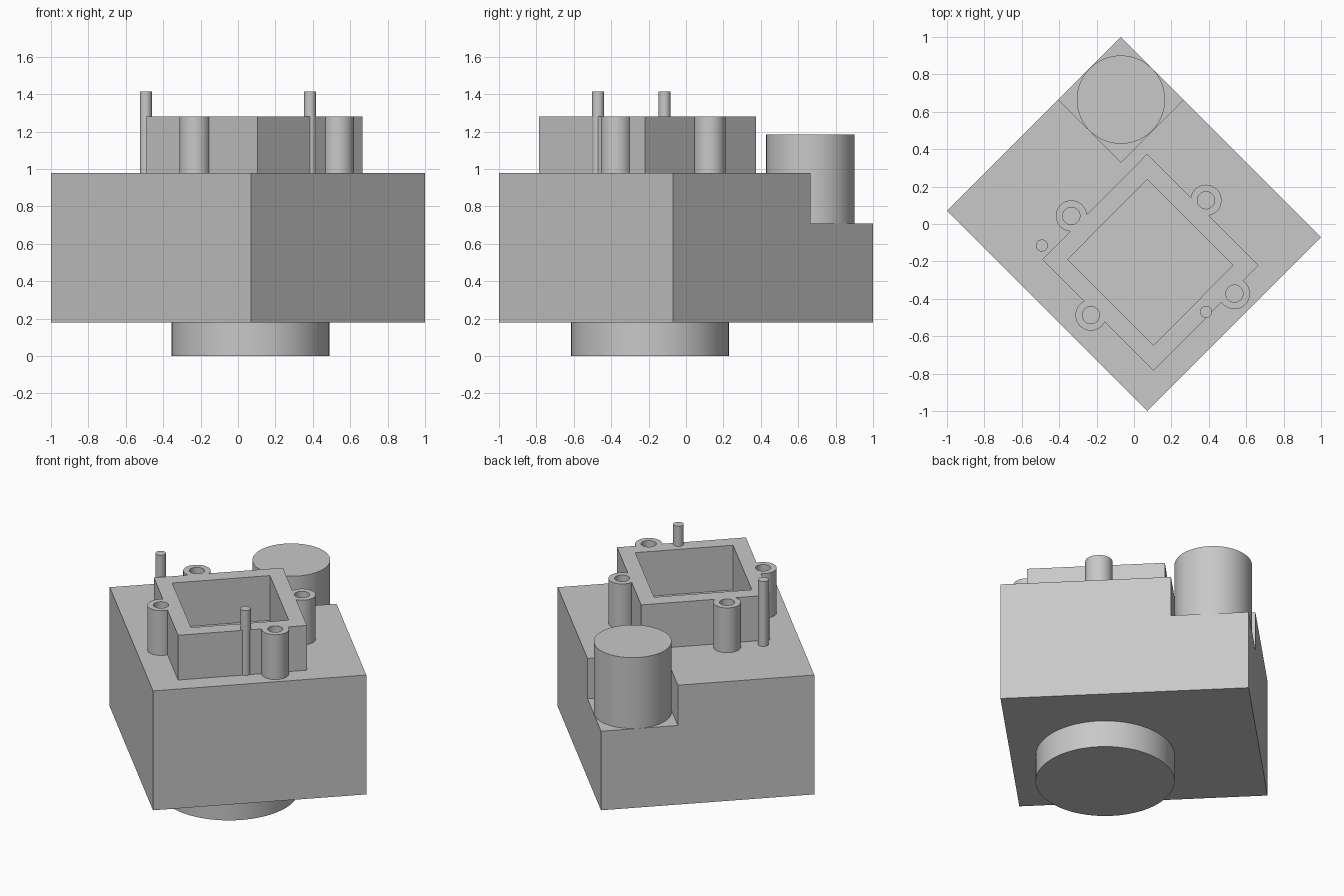
import bpy
import bmesh
import math
from mathutils import Vector

if "Cube" in bpy.data.objects:
    bpy.data.objects.remove(bpy.data.objects["Cube"], do_unlink=True)

grey = bpy.data.materials.new("neutral grey")
grey.use_nodes = True
colour = (0.58, 0.58, 0.58, 1)
grey.diffuse_color = colour
grey.node_tree.nodes["Principled BSDF"].inputs["Base Color"].default_value = colour


def prism(name, outline, bottom, top):
    """Extrude a counter-clockwise outline between two heights."""
    bm = bmesh.new()
    face = bm.faces.new([bm.verts.new((x, y, bottom)) for x, y in outline])
    new = bmesh.ops.extrude_face_region(bm, geom=[face])["geom"]
    verts = [v for v in new if isinstance(v, bmesh.types.BMVert)]
    bmesh.ops.translate(bm, verts=verts, vec=(0, 0, top - bottom))
    bmesh.ops.recalc_face_normals(bm, faces=bm.faces)
    mesh = bpy.data.meshes.new(name)
    bm.to_mesh(mesh)
    bm.free()
    mesh.materials.append(grey)
    obj = bpy.data.objects.new(name, mesh)
    bpy.context.collection.objects.link(obj)
    return obj


def cylinder(name, centre, radius, bottom, top, sides=64):
    angles = [2 * math.pi * i / sides for i in range(sides)]
    outline = [(centre[0] + radius * math.cos(a), centre[1] + radius * math.sin(a))
               for a in angles]
    return prism(name, outline, bottom, top)


def diamond(left, bottom, right):
    """Rectangle outline from three corners, the fourth completing it."""
    l, b, r = Vector(left), Vector(bottom), Vector(right)
    return [l, b, r, l + r - b]


def select_only(obj):
    bpy.ops.object.select_all(action="DESELECT")
    obj.select_set(True)
    bpy.context.view_layer.objects.active = obj


def combine(target, tool, operation):
    mod = target.modifiers.new(operation, "BOOLEAN")
    mod.operation = operation
    mod.solver = "EXACT"
    mod.object = tool
    select_only(target)
    bpy.ops.object.modifier_apply(modifier=mod.name)
    bpy.data.objects.remove(tool, do_unlink=True)


BASE, DECK, LEDGE, RIM = 0.18, 0.98, 0.71, 1.28

# Main block, with one upper corner stepped down
body = prism("body", diamond((-1, 0.07), (0.07, -1), (1, -0.07)), BASE, DECK)
step = prism("step_cutter", diamond((-0.57, 0.83), (-0.07, 0.33), (0.43, 0.83)), LEDGE, 1.2)
combine(body, step, "DIFFERENCE")

# Drum standing on the step and round foot below the block
drum = cylinder("corner_drum", (-0.07, 0.665), 0.236, LEDGE, 1.185, 96)
foot = cylinder("round_foot", (0.0675, -0.193), 0.422, 0, BASE, 96)

# Open rectangular frame with screw bosses on its sides
frame = prism("frame", diamond((-0.49, -0.19), (0.105, -0.785), (0.665, -0.22)), DECK, RIM)
boss_centres = [(-0.335, 0.043), (0.385, 0.127), (0.537, -0.372), (-0.23, -0.487)]
for centre in boss_centres:
    combine(frame, cylinder("boss", centre, 0.083, DECK, RIM), "UNION")
for centre in boss_centres:
    combine(frame, cylinder("hole", centre, 0.046, 0.9, 1.4, 48), "DIFFERENCE")
cavity = prism("cavity", diamond((-0.355, -0.19), (0.105, -0.648), (0.53, -0.22)), 0.9, 1.4)
combine(frame, cavity, "DIFFERENCE")

# Two tall locating pins
pins = [cylinder("locating_pin_" + side, centre, 0.032, DECK, 1.415, 32)
        for side, centre in (("right", (-0.493, -0.115)), ("left", (0.385, -0.47)))]

# Round walls shade smoothly, edges stay sharp
for obj in [drum, foot, frame] + pins:
    select_only(obj)
    bpy.ops.object.shade_smooth_by_angle(angle=math.radians(30))
